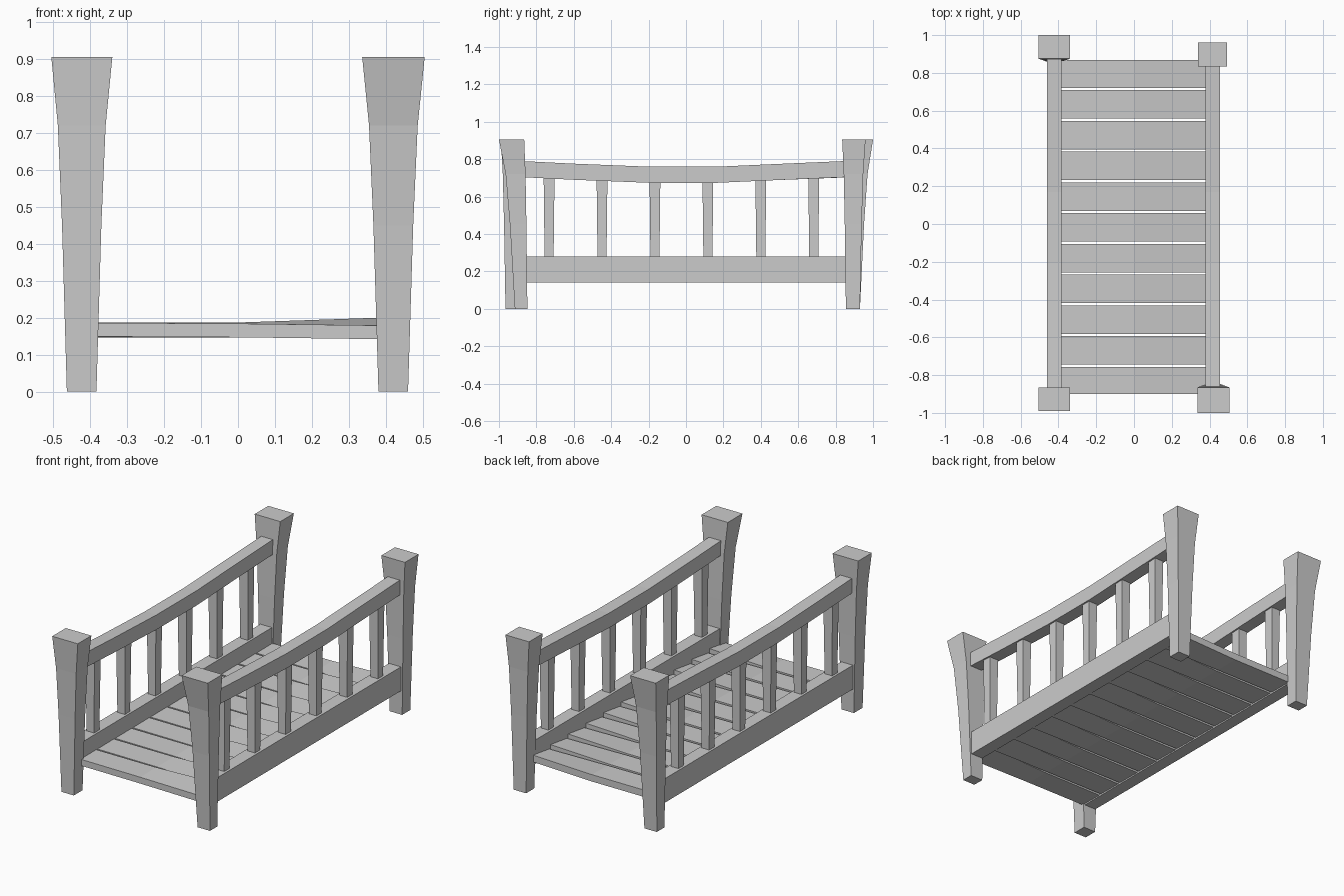
import bpy, bmesh

if "Cube" in bpy.data.objects:
    bpy.data.objects.remove(bpy.data.objects["Cube"])


def loft(name, rings):
    """Closed solid through a list of equal-size vertex rings."""
    bm = bmesh.new()
    vs = [[bm.verts.new(p) for p in r] for r in rings]
    for a, b in zip(vs, vs[1:]):
        n = len(a)
        for i in range(n):
            bm.faces.new((a[i], a[(i + 1) % n], b[(i + 1) % n], b[i]))
    bm.faces.new(vs[0][::-1])
    bm.faces.new(vs[-1])
    bmesh.ops.recalc_face_normals(bm, faces=bm.faces)
    me = bpy.data.meshes.new(name)
    bm.to_mesh(me)
    bm.free()
    ob = bpy.data.objects.new(name, me)
    bpy.context.collection.objects.link(ob)
    return ob


def rect_z(x0, x1, y0, y1, z):
    return [(x0, y0, z), (x1, y0, z), (x1, y1, z), (x0, y1, z)]


def rect_y(x0, x1, z0, z1, y):
    return [(x0, y, z0), (x1, y, z0), (x1, y, z1), (x0, y, z1)]


# Corner posts: bottom and top footprints, flaring upward
posts = {
    "front_left_post": ((-.463, -.383, -.965, -.885), (-.505, -.34, -.99, -.865)),
    "front_right_post": ((.38, .46, -.915, -.848), (.336, .505, -1.0, -.865)),
    "back_left_post": ((-.463, -.383, .86, .93), (-.505, -.34, .875, 1.0)),
    "back_right_post": ((.38, .46, .855, .93), (.34, .492, .835, .96)),
}
for name, (lo, hi) in posts.items():
    rings = []
    for z, t in ((0, 0), (.45, .31), (.72, .58), (.905, 1)):
        rings.append(rect_z(*[a + (b - a) * t for a, b in zip(lo, hi)], z))
    loft(name, rings)

# Side boards, sagging hand rails and balusters
rail_path = [(-.88, .79), (-.6, .776), (-.2, .76), (.17, .76), (.5, .775), (.85, .79)]
for side, x0, x1 in (("left", -.46, -.385), ("right", .378, .455)):
    loft(side + "_side_board", [rect_y(x0, x1, .14, .28, y) for y in (-.88, .88)])
    path = list(rail_path)
    if side == "left":
        path[-1] = (.89, .79)
    loft(side + "_hand_rail", [rect_y(x0, x1, z - .086, z, y) for y, z in path])
    xc = (x0 + x1) / 2
    for i in range(6):
        y = -.732 + .283 * i
        loft(f"{side}_baluster_{i + 1}",
             [rect_z(xc - w, xc + w, y - w, y + w, z) for z, w in ((.27, .024), (.70, .029))])

# Floor slats, slightly twisted toward the right end
for i in range(11):
    y0 = -.9 + .1627 * i - (.008 if i else 0)
    if i:
        y0 = -.744 + .1627 * (i - 1)
    y1 = -.756 + .1627 * i
    y1 = min(y1, .868)
    rings = []
    for x, front, back in ((-.387, 0, 0), (0, -.002, 0), (.382, -.007, .013)):
        rings.append([(x, y0, .149 + front), (x, y1, .147 + back),
                      (x, y1, .187 + back), (x, y0, .186 + front)])
    loft(f"floor_slat_{i + 1}", rings)
